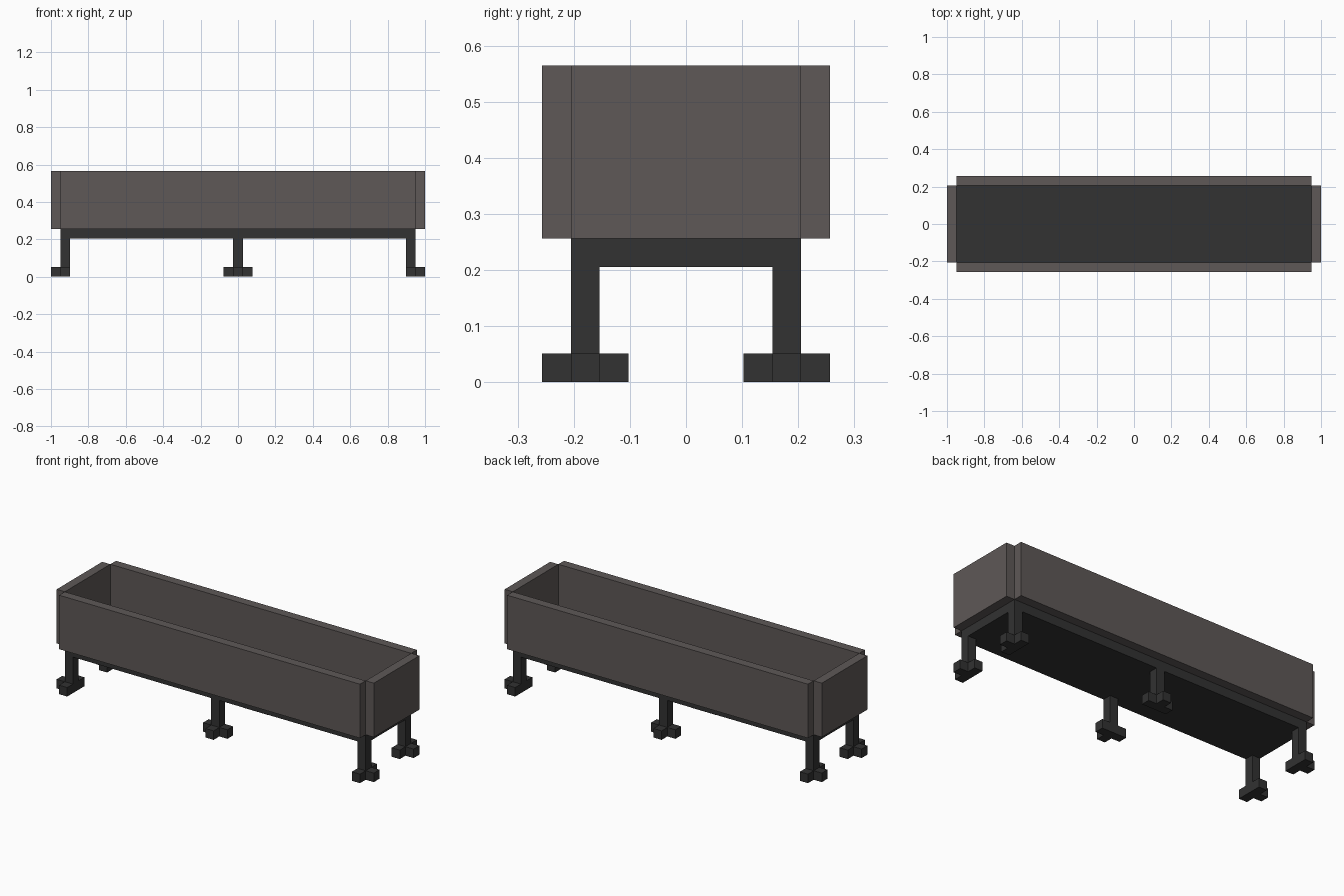
import bpy, bmesh
from mathutils import Vector

if "Cube" in bpy.data.objects:
    bpy.data.objects.remove(bpy.data.objects["Cube"])

U = 2 / 39  # one block unit; the planter is 39 units long


def material(name, rgb):
    m = bpy.data.materials.new(name)
    m.diffuse_color = (*rgb, 1)
    m.use_nodes = True
    m.node_tree.nodes["Principled BSDF"].inputs["Base Color"].default_value = m.diffuse_color
    return m


wood = material("brown grey boards", (0.112, 0.098, 0.095))
metal = material("dark frame", (0.032, 0.032, 0.032))


def boxes(name, mat, blocks, open_top=False):
    """One object made of boxes given as (min corner, max corner) in units."""
    bm = bmesh.new()
    for lo, hi in blocks:
        lo, hi = Vector(lo) * U, Vector(hi) * U
        verts = bmesh.ops.create_cube(bm, size=1)["verts"]
        bmesh.ops.scale(bm, vec=hi - lo, verts=verts)
        bmesh.ops.translate(bm, vec=(lo + hi) / 2, verts=verts)
    if open_top:
        bm.normal_update()
        top = [f for f in bm.faces if f.normal.z > .5]
        bmesh.ops.delete(bm, geom=top, context="FACES")
    me = bpy.data.meshes.new(name)
    bm.to_mesh(me)
    bm.free()
    me.materials.append(mat)
    ob = bpy.data.objects.new(name, me)
    bpy.context.collection.objects.link(ob)
    return ob


def block(cx, cy, z0, z1):
    return (cx - .5, cy - .5, z0), (cx + .5, cy + .5, z1)


# Shallow tray forming the floor
boxes("floor_tray", metal, [((-18.5, -4, 4), (18.5, 4, 5))], open_top=True)

# Side boards stand just outside the tray edge
for s, side in ((-1, "front"), (1, "back")):
    boxes(side + "_board", wood, [((-18.5, 4.5 * s - .5, 5), (18.5, 4.5 * s + .5, 11))])
for s, side in ((-1, "left"), (1, "right")):
    boxes(side + "_board", wood, [((19 * s - .5, -4, 5), (19 * s + .5, 4, 11))])

# Legs with branching feet: corners branch outwards and along y,
# middle legs branch outwards and along x
for sy, row in ((-1, "front"), (1, "back")):
    for sx, col in ((-1, "left"), (0, "middle"), (1, "right")):
        cx, cy = 18 * sx, 3.5 * sy
        toes = [(sx, 0), (0, 1), (0, -1)] if sx else [(1, 0), (-1, 0), (0, sy)]
        boxes(f"{row}_{col}_leg", metal, [block(cx, cy, 0, 4)])
        boxes(f"{row}_{col}_foot", metal,
              [block(cx + dx, cy + dy, 0, 1) for dx, dy in toes])
